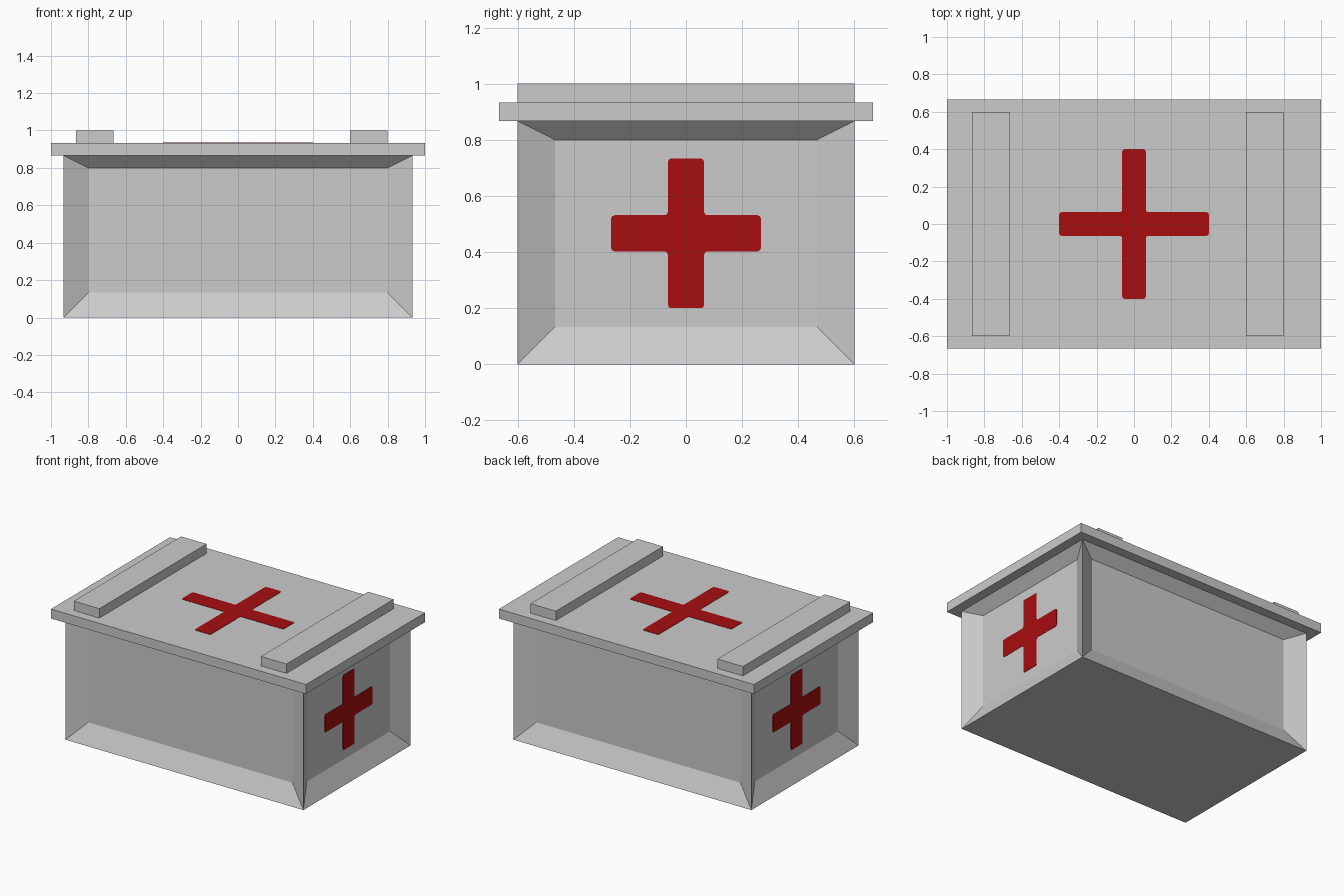
import bpy, bmesh
from mathutils import Matrix, Vector

if "Cube" in bpy.data.objects:
    bpy.data.objects.remove(bpy.data.objects["Cube"])


def material(name, rgb):
    m = bpy.data.materials.new(name)
    m.diffuse_color = (*rgb, 1)
    m.use_nodes = True
    m.node_tree.nodes["Principled BSDF"].inputs["Base Color"].default_value = m.diffuse_color
    return m


GREY = material("light_grey", (0.6, 0.6, 0.6))
RED = material("dark_red", (0.39, 0.004, 0.005))


def finish(bm, name, mat):
    bmesh.ops.recalc_face_normals(bm, faces=bm.faces)
    me = bpy.data.meshes.new(name)
    bm.to_mesh(me)
    bm.free()
    me.materials.append(mat)
    ob = bpy.data.objects.new(name, me)
    bpy.context.collection.objects.link(ob)
    return ob


def box_mesh(x0, x1, y0, y1, z0, z1):
    bm = bmesh.new()
    mat = (Matrix.Translation(((x0 + x1) / 2, (y0 + y1) / 2, (z0 + z1) / 2))
           @ Matrix.Diagonal((x1 - x0, y1 - y0, z1 - z0, 1)))
    bmesh.ops.create_cube(bm, size=1, matrix=mat)
    return bm


def cross(name, half_len, half_wid, matrix):
    """Thin painted cross with softly rounded corners, facing local +z."""
    a, b = half_len, half_wid
    quarter = [(a, -b), (a, b), (b, b)]
    pts = []
    for _ in range(4):
        pts += quarter
        quarter = [(-y, x) for x, y in quarter]
    bm = bmesh.new()
    bm.faces.new([bm.verts.new((x, y, 0)) for x, y in pts])
    bmesh.ops.bevel(bm, geom=bm.verts[:], offset=0.012, segments=2,
                    profile=0.5, affect='VERTICES')
    ext = bmesh.ops.extrude_face_region(bm, geom=bm.faces[:])
    bmesh.ops.translate(bm, vec=(0, 0, 0.002),
                        verts=[g for g in ext["geom"] if isinstance(g, bmesh.types.BMVert)])
    bm.transform(matrix)
    finish(bm, name, RED)


# Crate body with a recessed panel on each of its four walls
DEPTH = 0.0667
bm = box_mesh(-0.933, 0.933, -0.6, 0.6, 0, 0.933)
walls = [f for f in bm.faces if abs(f.normal.z) < 0.5]
bmesh.ops.inset_individual(bm, faces=walls, thickness=0.1333, depth=-DEPTH,
                           use_even_offset=True)
for v in bm.verts:
    if v.co.z > 0.9:
        v.co.z = 0.8667          # body stops under the lid
finish(bm, "crate_body", GREY)

# Overhanging lid and its two battens (unevenly placed)
finish(box_mesh(-1, 1, -0.6667, 0.6667, 0.8667, 0.9333), "lid", GREY)
for name, x in (("left_batten", -0.8667), ("right_batten", 0.6)):
    finish(box_mesh(x, x + 0.2, -0.6, 0.6, 0.9333, 1.0), name, GREY)

# Painted crosses on the lid and both end panels
cross("lid_cross", 0.4, 0.063, Matrix.Translation((0, 0, 0.9333)))
for name, s in (("right_cross", 1), ("left_cross", -1)):
    turn = Vector((s, 0, 0)).to_track_quat('Z', 'Y').to_matrix().to_4x4()
    cross(name, 0.2667, 0.0645,
          Matrix.Translation((s * (0.933 - DEPTH), 0, 0.4667)) @ turn)
